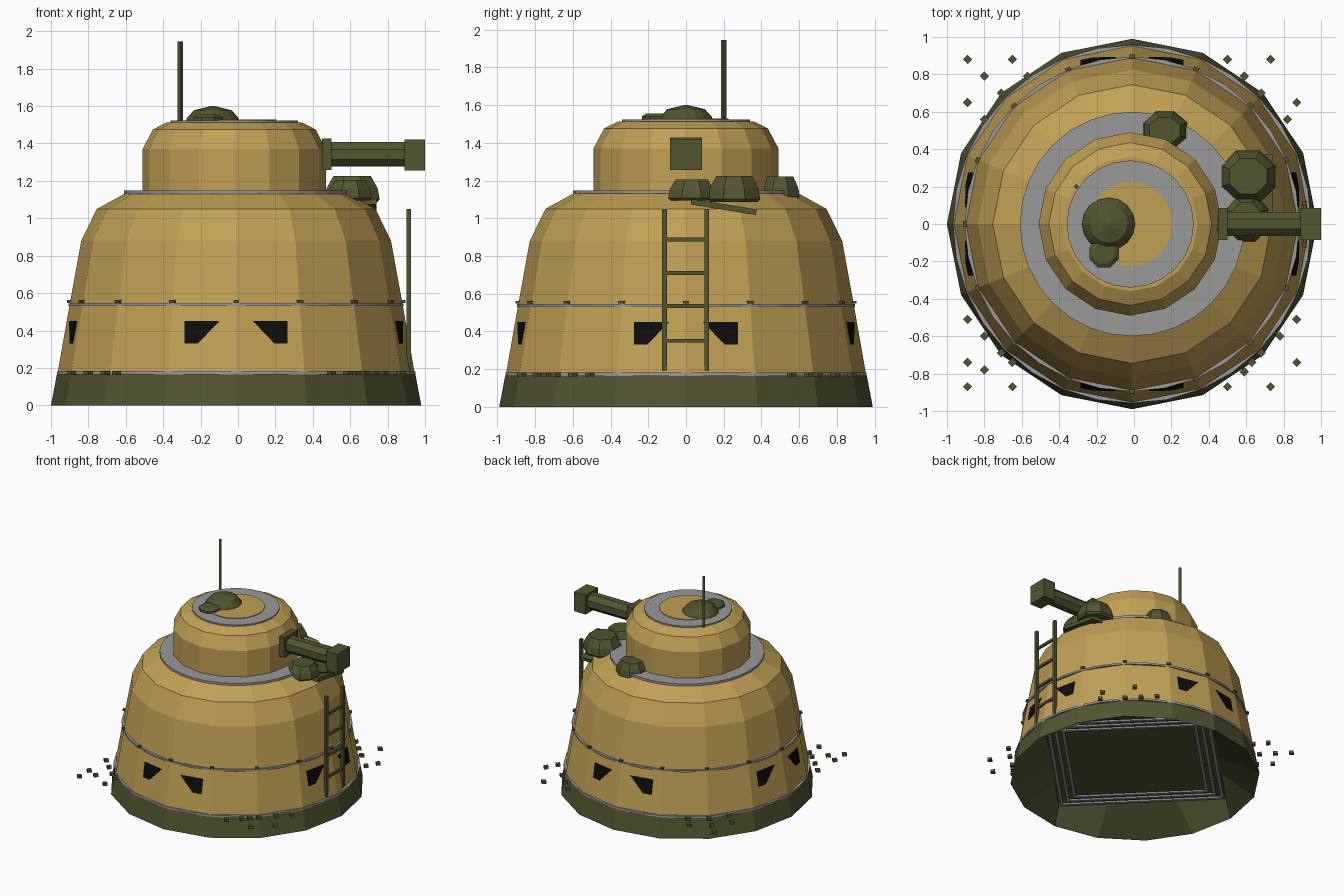
import bpy, bmesh, math
from mathutils import Matrix, Vector

cube = bpy.data.objects.get("Cube")
if cube:
    bpy.data.objects.remove(cube, do_unlink=True)

CX = -0.01          # axis of the round hull
TAU = 2 * math.pi


def material(name, rgb):
    m = bpy.data.materials.new(name)
    m.use_nodes = True
    m.diffuse_color = (*rgb, 1)
    m.node_tree.nodes["Principled BSDF"].inputs["Base Color"].default_value = (*rgb, 1)
    return m


OCHRE = material("ochre_paint", (0.53, 0.35, 0.09))
OLIVE = material("olive_metal", (0.085, 0.09, 0.03))
GREY = material("grey_trim", (0.32, 0.32, 0.33))
BLACK = material("black_glass", (0.004, 0.004, 0.004))


def finish(name, bm, mat):
    bmesh.ops.recalc_face_normals(bm, faces=bm.faces)
    mesh = bpy.data.meshes.new(name)
    bm.to_mesh(mesh)
    bm.free()
    mesh.materials.append(mat)
    ob = bpy.data.objects.new(name, mesh)
    bpy.context.scene.collection.objects.link(ob)
    return ob


def lathe(name, profile, segs, mat, loc=(CX, 0, 0), scale=(1, 1, 1), rot=None, phase=0.0, loop=False):
    """Turn a (radius, height) profile round z; cap it, or close it into a ring."""
    bm = bmesh.new()
    rings = [[bm.verts.new((r * math.cos(TAU * (i + phase) / segs),
                            r * math.sin(TAU * (i + phase) / segs), z))
              for i in range(segs)] for r, z in profile]
    pairs = list(zip(rings, rings[1:]))
    if loop:
        pairs.append((rings[-1], rings[0]))
    else:
        bm.faces.new(rings[0])
        bm.faces.new(rings[-1])
    for a, b in pairs:
        for i in range(segs):
            j = (i + 1) % segs
            bm.faces.new((a[i], a[j], b[j], b[i]))
    m = Matrix.Translation(loc) @ (rot or Matrix()) @ Matrix.Diagonal((*scale, 1))
    bmesh.ops.transform(bm, matrix=m, verts=bm.verts)
    return finish(name, bm, mat)


def add_box(bm, loc, size, rot=None):
    m = Matrix.Translation(loc) @ (rot or Matrix()) @ Matrix.Diagonal((*size, 1))
    bmesh.ops.create_cube(bm, size=1, matrix=m)


def box(name, loc, size, mat, rot=None):
    bm = bmesh.new()
    add_box(bm, loc, size, rot)
    return finish(name, bm, mat)


def ring(name, r_in, r_out, z0, z1, segs, mat):
    return lathe(name, [(r_in, z0), (r_out, z0), (r_out, z1), (r_in, z1)], segs, mat, loop=True)


# Main hull and trim rings
lathe("hull", [(0.955, 0.17), (0.89, 0.54), (0.828, 0.88), (0.745, 1.05), (0.59, 1.135)], 16, OCHRE)
ring("lower_trim", 0.9, 0.958, 0.165, 0.182, 32, GREY)
ring("upper_trim", 0.84, 0.895, 0.53, 0.545, 32, GREY)
lathe("turret_base_plate", [(0.6, 1.13), (0.6, 1.148)], 32, GREY)

# Skirt: sloped outer wall folding inwards to a diamond shaped floor
bm = bmesh.new()
rows = []
for radius, z, diamond in ((0.958, 0.168, False), (0.99, 0, False), (0.94, 0.165, True)):
    row = []
    for i in range(16):
        a = TAU * i / 16
        r = radius / (abs(math.cos(a)) + abs(math.sin(a))) if diamond else radius
        row.append(bm.verts.new((CX + r * math.cos(a), r * math.sin(a), z)))
    rows.append(row)
for a, b in zip(rows, rows[1:]):
    for i in range(16):
        j = (i + 1) % 16
        bm.faces.new((a[i], a[j], b[j], b[i]))
bm.faces.new(rows[-1])
finish("skirt", bm, OLIVE)

# Grey rails framing the floor underneath
for k, r in enumerate((0.92, 0.84, 0.76)):
    ring(f"floor_rail_{k}", r - 0.035, r, 0.152, 0.168, 4, GREY)

# Window plates: a mirrored pair on each of the four sides
shape = [(0.275, 0.45), (0.09, 0.45), (0.205, 0.33), (0.275, 0.33)]
bm = bmesh.new()
for side in range(4):
    turn = Matrix.Rotation(side * TAU / 4, 4, "Z")
    for sign in (-1, 1):
        layers = []
        for lift in (-0.003, 0.005):
            pts = []
            for t, z in shape:
                r = 0.955 - (z - 0.17) * (0.955 - 0.89) / 0.37
                depth = r - t * math.tan(TAU / 32) + lift
                pts.append(bm.verts.new(turn @ Vector((depth, sign * t, z)) + Vector((CX, 0, 0))))
            layers.append(pts)
            bm.faces.new(pts)
        for i in range(4):
            j = (i + 1) % 4
            bm.faces.new((layers[0][i], layers[0][j], layers[1][j], layers[1][i]))
finish("windows", bm, BLACK)

# Bolts on the upper trim
bm = bmesh.new()
for i in range(16):
    a = TAU * i / 16
    add_box(bm, (CX + 0.89 * math.cos(a), 0.89 * math.sin(a), 0.555), (0.03, 0.03, 0.014),
            Matrix.Rotation(a, 4, "Z"))
finish("upper_bolts", bm, OLIVE)

# Outlying bolts in diagonal rows at the corners
corner_bolts = [
    (-0.89, 0.88), (-0.65, 0.88), (-0.89, 0.65), (-0.8, 0.79), (-0.57, 0.79), (-0.8, 0.56), (-0.71, 0.7),
    (0.5, 0.88), (0.73, 0.88), (0.87, 0.65), (0.59, 0.79), (0.82, 0.56), (0.68, 0.7),
    (-0.89, -0.51), (-0.8, -0.6), (-0.71, -0.69), (-0.89, -0.74), (-0.65, -0.74), (-0.8, -0.78),
    (-0.89, -0.87), (-0.65, -0.87),
    (0.87, -0.51), (0.78, -0.6), (0.68, -0.69), (0.63, -0.74), (0.87, -0.74), (0.59, -0.79),
    (0.5, -0.87), (0.73, -0.87)]
bm = bmesh.new()
for x, y in corner_bolts:
    add_box(bm, (x, y, 0.172), (0.035, 0.035, 0.022), Matrix.Rotation(TAU / 8, 4, "Z"))
finish("corner_bolts", bm, OLIVE)

# Turret with roof plates
TX = -0.02
lathe("turret", [(0.49, 1.14), (0.49, 1.37), (0.435, 1.475), (0.36, 1.513)], 16, OCHRE, (TX, 0, 0))
lathe("roof_plate", [(0.34, 1.505), (0.34, 1.524)], 24, GREY, (TX, 0, 0))
lathe("roof_centre", [(0.225, 1.52), (0.225, 1.529)], 24, OCHRE, (TX, 0, 0))

# Cupola, hatch and antenna
lathe("cupola", [(0.145, 1.52), (0.135, 1.54), (0.1, 1.578), (0.01, 1.6)], 16, OLIVE, (-0.135, 0, 0))
lathe("hatch", [(0.085, 1.52), (0.085, 1.54), (0.06, 1.556)], 8, OLIVE, (-0.16, -0.155, 0), phase=0.5)
box("antenna", (-0.308, 0.2, 1.73), (0.02, 0.02, 0.43), OLIVE, Matrix.Rotation(TAU / 8, 4, "Z"))

# Gun pointing to the left side
to_x = Matrix.Rotation(TAU / 4, 4, "Y")
box("gun_mantlet", (0.475, 0, 1.342), (0.05, 0.17, 0.17), OLIVE)
lathe("gun_barrel", [(0.07, 0.44), (0.07, 0.92)], 8, OLIVE, (0, 0, 1.342), rot=to_x, phase=0.5)
box("muzzle", (0.945, 0, 1.338), (0.11, 0.17, 0.165), OLIVE)

# Stowed bundles round the turret foot
bundle = [(0.9, 0), (1.0, 0.12), (0.92, 0.55), (0.68, 1)]
for name, loc, size in (("large_bundle", (0.61, 0.255, 1.085), (0.16, 0.15, 0.14)),
                        ("gun_side_bundle", (0.6, 0.03, 1.095), (0.125, 0.135, 0.11)),
                        ("rear_bundle", (0.165, 0.5, 1.1), (0.13, 0.11, 0.12))):
    lathe(name, bundle, 8, OLIVE, loc, size, phase=0.5)
box("loose_flap", (0.69, 0.2, 1.06), (0.1, 0.35, 0.03), OLIVE, Matrix.Rotation(-0.16, 4, "X"))

# Ladder on the left side
bm = bmesh.new()
for y in (-0.113, 0.11):
    add_box(bm, (0.913, y, 0.62), (0.024, 0.026, 0.86))
for z in (0.35, 0.535, 0.71, 0.888):
    add_box(bm, (0.913, 0, z), (0.018, 0.22, 0.02))
finish("ladder", bm, OLIVE)
